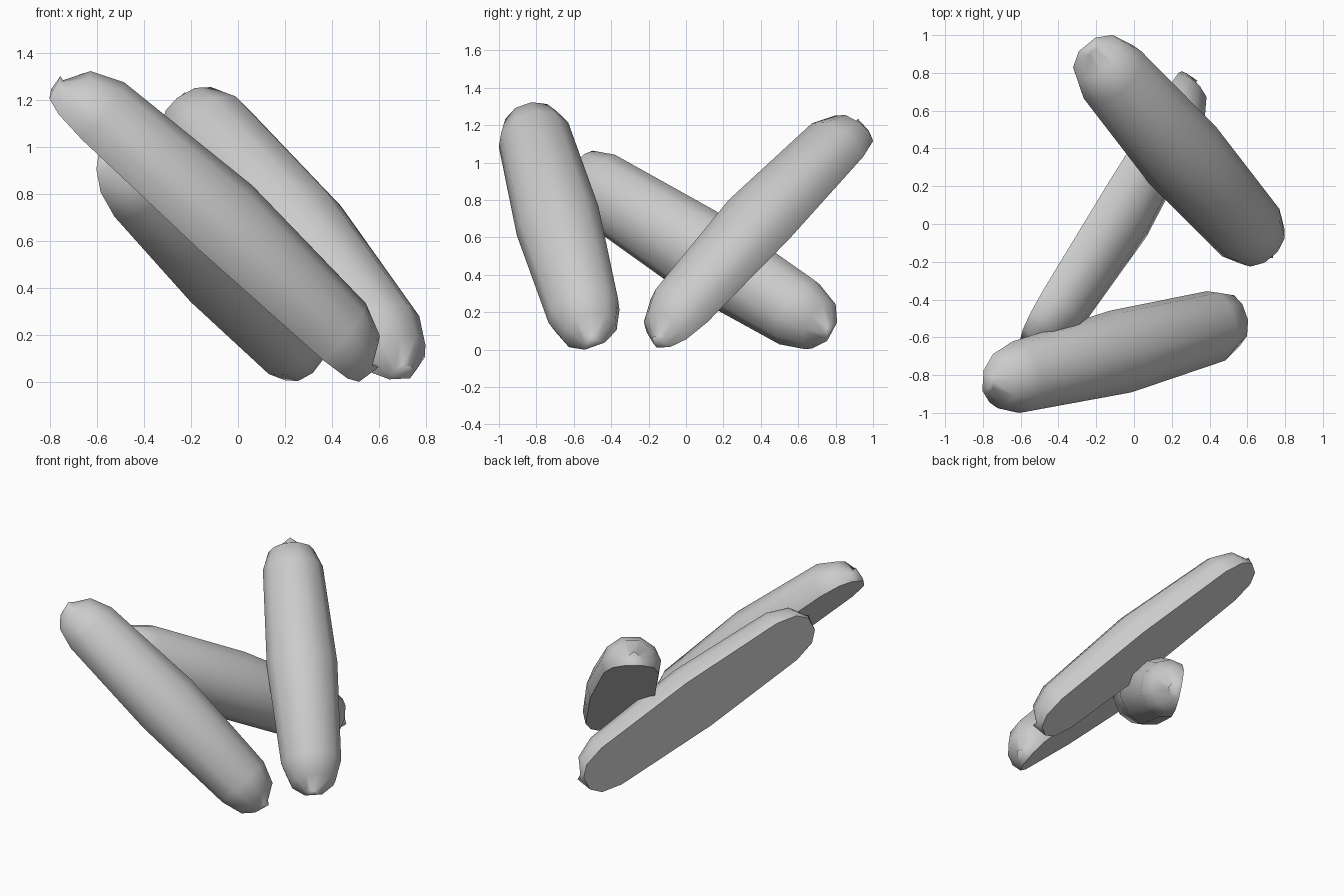
import bpy, bmesh, math
from mathutils import Vector, Matrix

cube = bpy.data.objects.get("Cube")
if cube:
    bpy.data.objects.remove(cube, do_unlink=True)

grey = bpy.data.materials.new("plain_grey")
grey.use_nodes = True
colour = (0.6, 0.6, 0.6, 1)
grey.diffuse_color = colour
grey.node_tree.nodes["Principled BSDF"].inputs["Base Color"].default_value = colour

# Half of the domed cross-section: (side, height above the flat face)
half = [(0.212, 0), (0.232, 0.1), (0.185, 0.205), (0.07, 0.285)]
section = half + [(-w, h) for w, h in reversed(half)]
# Rings along one half of the length: (distance, scale)
taper = [(0.71, 0.85), (0.85, 0.64), (0.91, 0.27)]
rings = [(-s, f) for s, f in reversed(taper)] + [(0, 1)] + taper
tip_reach, tip_height = 0.935, 0.09


def wedge(name, origin, axis, flat_normal):
    """Long rounded wedge with one flat face, lying along axis."""
    a = Vector(axis).normalized()
    n = Vector(flat_normal)
    up = -(n - a * n.dot(a)).normalized()
    side = up.cross(a)
    bm = bmesh.new()
    loops = [[bm.verts.new((s, w * f, h * f)) for w, h in section] for s, f in rings]
    count = len(section)
    # Domed skin between neighbouring rings
    for r, t in zip(loops, loops[1:]):
        for i in range(count - 1):
            bm.faces.new((r[i], r[i + 1], t[i + 1], t[i]))
    # Blunt tips, each a fan around one point
    for ring, reach in ((loops[0], -tip_reach), (loops[-1], tip_reach)):
        tip = bm.verts.new((reach, 0, tip_height))
        for i in range(count):
            bm.faces.new((ring[i], ring[(i + 1) % count], tip))
    # Single flat face
    bm.faces.new([r[0] for r in loops] + [r[-1] for r in reversed(loops)])
    bmesh.ops.recalc_face_normals(bm, faces=bm.faces)
    mesh = bpy.data.meshes.new(name)
    bm.to_mesh(mesh)
    bm.free()
    mesh.materials.append(grey)
    obj = bpy.data.objects.new(name, mesh)
    bpy.context.collection.objects.link(obj)
    frame = Matrix((a, side, up)).transposed().to_4x4()
    obj.matrix_world = Matrix.Translation(origin) @ frame
    bpy.ops.object.select_all(action="DESELECT")
    obj.select_set(True)
    bpy.context.view_layer.objects.active = obj
    bpy.ops.object.shade_smooth_by_angle(angle=math.radians(60))


wedge("front_wedge", (-0.14, -0.658, 0.622), (0.727, 0.188, -0.665), (-0.68, 0.287, -0.675))
wedge("back_wedge", (0.22, 0.415, 0.58), (0.515, -0.588, -0.624), (-0.372, 0.501, -0.782))
wedge("middle_wedge", (-0.175, 0.098, 0.525), (0.456, 0.74, -0.465), (-0.869, 0.473, -0.13))
